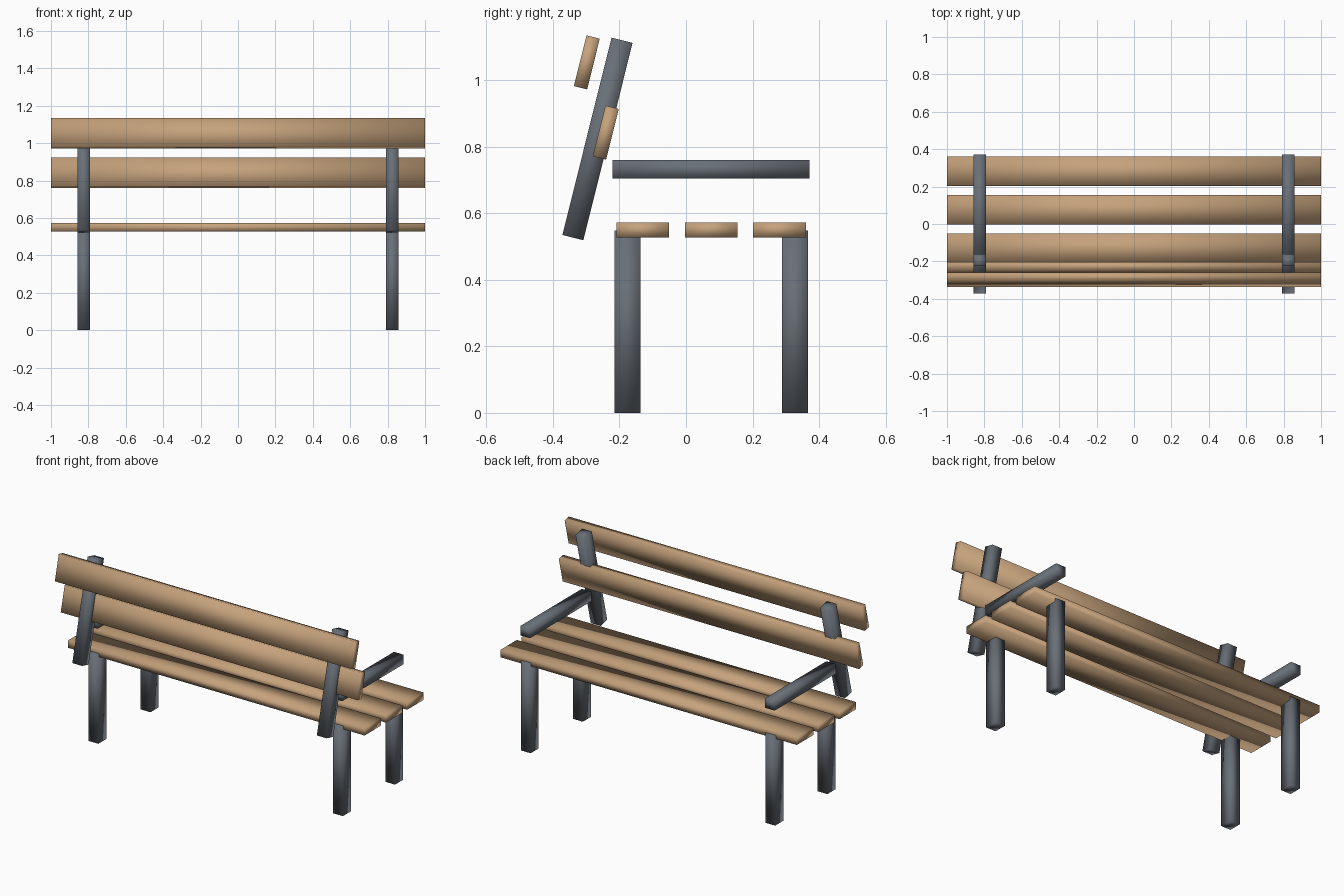
import bpy
from math import radians
from mathutils import Matrix

cube = bpy.data.objects.get("Cube")
if cube:
    bpy.data.objects.remove(cube, do_unlink=True)


def make_material(name, colour):
    mat = bpy.data.materials.new(name)
    mat.use_nodes = True
    mat.diffuse_color = colour
    mat.node_tree.nodes["Principled BSDF"].inputs["Base Color"].default_value = colour
    return mat


wood = make_material("warm wood", (0.56, 0.36, 0.20, 1))
metal = make_material("grey metal", (0.14, 0.16, 0.185, 1))


def bar(name, size, centre, mat, tilt=0):
    """Softly shaded box, tilted about the x axis."""
    bpy.ops.mesh.primitive_cube_add(size=1)
    obj = bpy.context.object
    obj.name = obj.data.name = name
    obj.data.transform(Matrix.Diagonal((*size, 1)))
    obj.location = centre
    obj.rotation_euler.x = radians(tilt)
    obj.data.materials.append(mat)
    bpy.ops.object.shade_smooth()
    return obj


BACK_TILT = -14
FRAME_X = 0.825
FRAME_W = 0.066

# Seat slats
for i, y in enumerate((-0.13, 0.076, 0.281)):
    bar(f"seat_slat_{i + 1}", (2, 0.158, 0.045), (0, y, 0.55), wood)

# Backrest slats
for name, y, z in (("lower", -0.241, 0.842), ("upper", -0.298, 1.053)):
    bar(f"{name}_back_slat", (2, 0.041, 0.157), (0, y, z), wood, BACK_TILT)

# Frame on each side: legs, armrest and tilted back post
for side, sign in (("left", 1), ("right", -1)):
    x = sign * FRAME_X
    for end, y in (("backrest", -0.176), ("open", 0.327)):
        bar(f"{side}_{end}_side_leg", (FRAME_W, 0.078, 0.548), (x, y, 0.274), metal)
    bar(f"{side}_armrest", (FRAME_W, 0.593, 0.057), (x, 0.075, 0.732), metal)
    bar(f"{side}_back_post", (FRAME_W, 0.065, 0.611), (x, -0.266, 0.823), metal, BACK_TILT)
